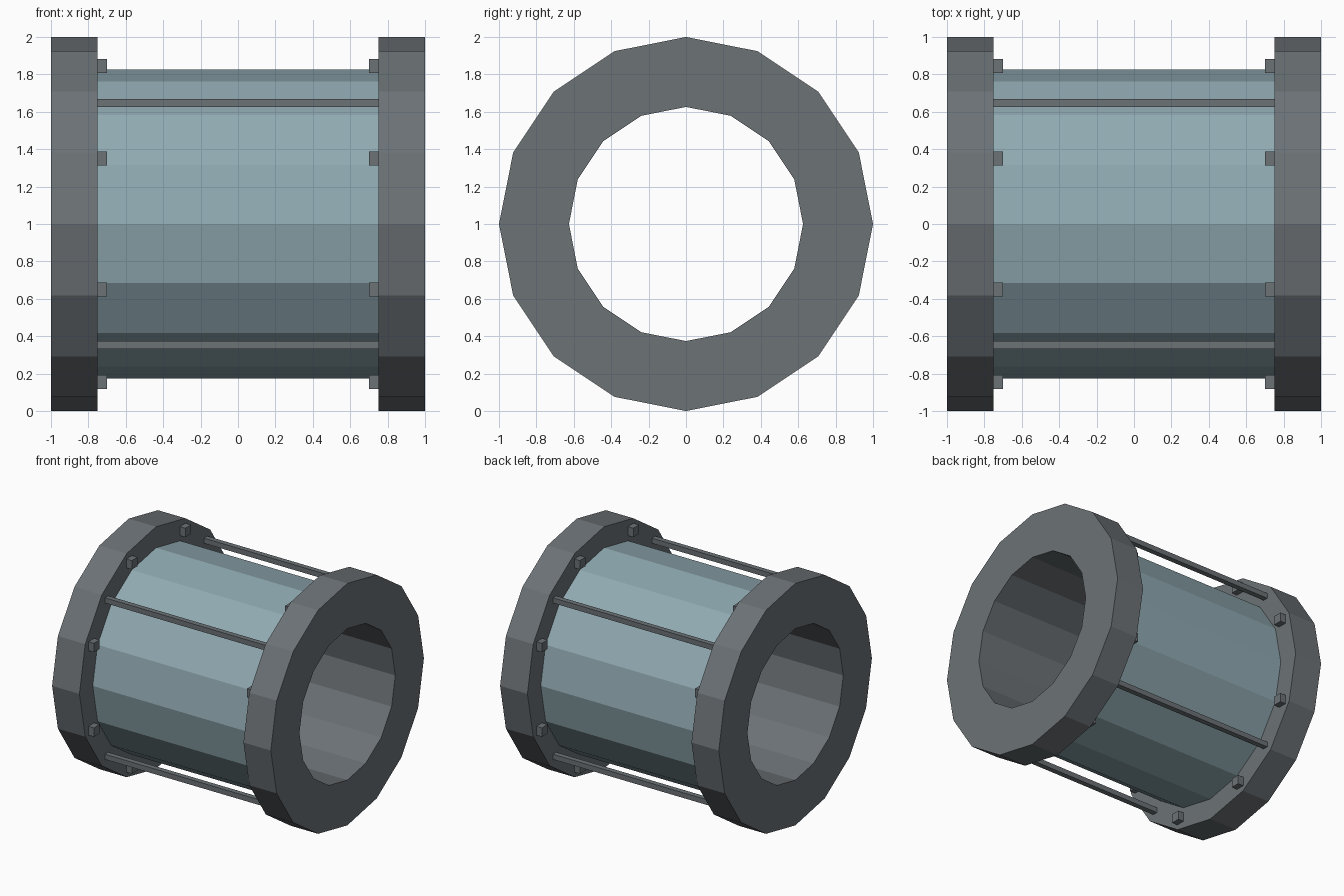
import bpy, bmesh, math

if "Cube" in bpy.data.objects:
    bpy.data.objects.remove(bpy.data.objects["Cube"])

SIDES = 16
BORE, BODY_R, FLANGE_R = 0.626, 0.826, 1.0
FLANGE_IN, FLANGE_OUT = 0.75, 1.0
FIX_R = 0.914          # circle on which rods and bolts sit


def material(name, rgb):
    m = bpy.data.materials.new(name)
    m.diffuse_color = (*rgb, 1)
    m.use_nodes = True
    m.node_tree.nodes["Principled BSDF"].inputs["Base Color"].default_value = m.diffuse_color
    return m


grey = material("dark_grey_metal", (0.150, 0.168, 0.181))
teal = material("pale_teal", (0.279, 0.402, 0.445))


def finish(name, bm, *mats):
    bmesh.ops.recalc_face_normals(bm, faces=bm.faces)
    me = bpy.data.meshes.new(name)
    bm.to_mesh(me)
    bm.free()
    for m in mats:
        me.materials.append(m)
    ob = bpy.data.objects.new(name, me)
    bpy.context.collection.objects.link(ob)
    return ob


def tube(name, r_out, x0, x1, outer_mat):
    """Faceted pipe along x; only the outer wall takes outer_mat."""
    bm = bmesh.new()
    profile = [(x0, BORE), (x0, r_out), (x1, r_out), (x1, BORE)]
    rings = []
    for i in range(SIDES):
        a = 2 * math.pi * i / SIDES
        rings.append([bm.verts.new((x, r * math.sin(a), 1 + r * math.cos(a)))
                      for x, r in profile])
    for i in range(SIDES):
        p, q = rings[i], rings[(i + 1) % SIDES]
        for j in range(4):
            k = (j + 1) % 4
            f = bm.faces.new((p[j], p[k], q[k], q[j]))
            f.material_index = 1 if j == 1 else 0
    return finish(name, bm, grey, outer_mat)


def box(name, x0, x1, angle, size):
    """Upright square bar along x, centred on the fixing circle."""
    bm = bmesh.new()
    bmesh.ops.create_cube(bm, size=1)
    y, z = FIX_R * math.sin(angle), 1 + FIX_R * math.cos(angle)
    for v in bm.verts:
        v.co = ((x0 + x1) / 2 + v.co.x * (x1 - x0),
                y + v.co.y * size, z + v.co.z * size)
    return finish(name, bm, grey)


# Main pipe and end flanges
tube("pipe_body", BODY_R, -FLANGE_IN, FLANGE_IN, teal)
tube("flange_left", FLANGE_R, -FLANGE_OUT, -FLANGE_IN, grey)
tube("flange_right", FLANGE_R, FLANGE_IN, FLANGE_OUT, grey)

# Four tie rods between the flanges
for i in range(4):
    box(f"tie_rod_{i + 1}", -FLANGE_IN, FLANGE_IN, math.radians(45 + 90 * i), 0.043)

# Eight bolt heads on the inner face of each flange
for i in range(8):
    a = math.radians(22.5 + 45 * i)
    box(f"bolt_left_{i + 1}", -FLANGE_IN, -0.70, a, 0.074)
    box(f"bolt_right_{i + 1}", 0.70, FLANGE_IN, a, 0.074)
